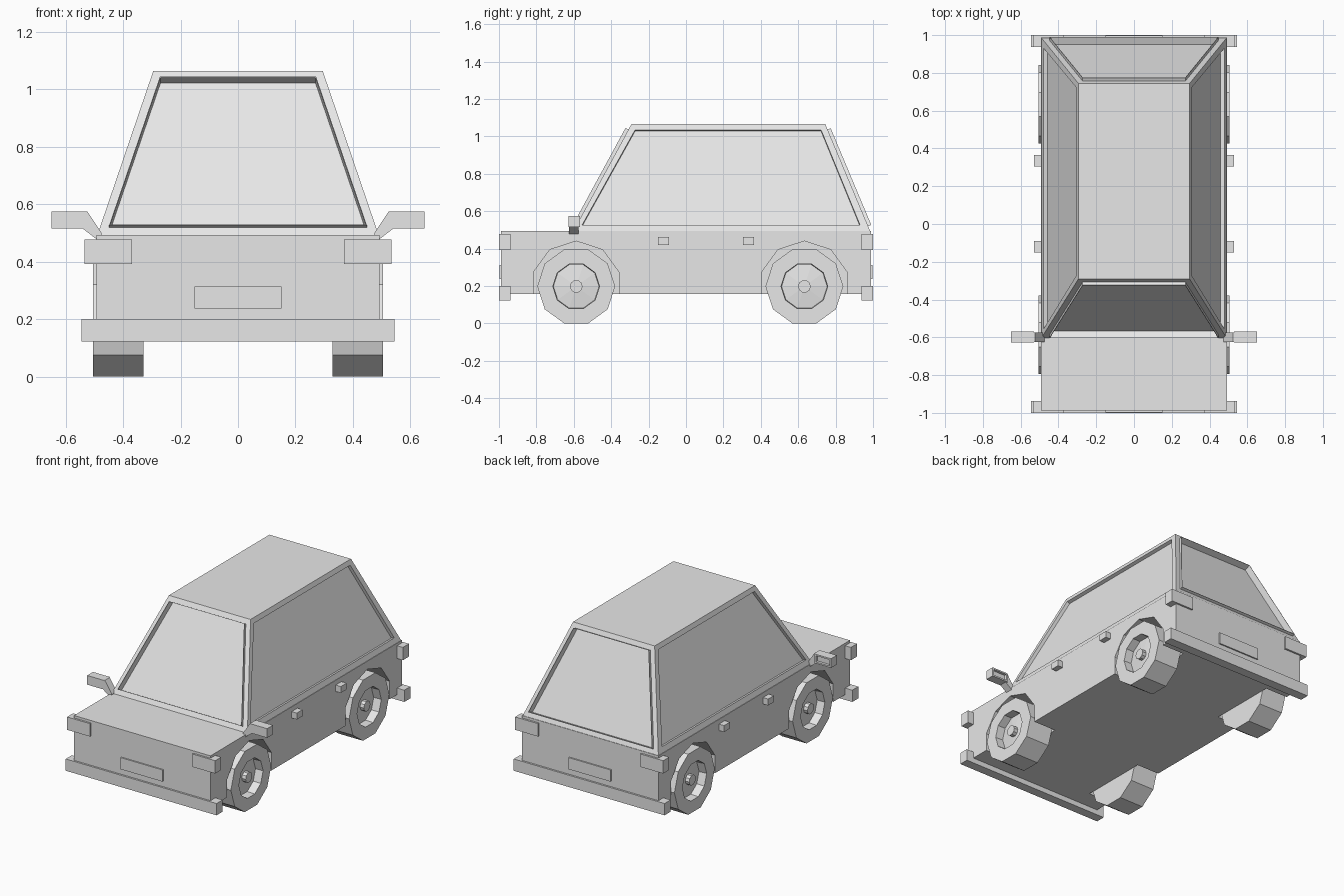
import bpy, bmesh, math
from mathutils import Vector

cube = bpy.data.objects.get("Cube")
if cube:
    bpy.data.objects.remove(cube, do_unlink=True)

# One plain grey for everything
grey = bpy.data.materials.new("light_grey")
grey.use_nodes = True
GREY = (0.8, 0.8, 0.8, 1)
grey.diffuse_color = GREY
grey.node_tree.nodes["Principled BSDF"].inputs["Base Color"].default_value = GREY


def finish(name, bm):
    bmesh.ops.remove_doubles(bm, verts=bm.verts, dist=0.0001)
    bmesh.ops.recalc_face_normals(bm, faces=bm.faces)
    mesh = bpy.data.meshes.new(name)
    bm.to_mesh(mesh)
    bm.free()
    mesh.materials.append(grey)
    obj = bpy.data.objects.new(name, mesh)
    bpy.context.scene.collection.objects.link(obj)
    return obj


def loft(bm, loops, cap_start=True):
    """Bridge loops of equal length and cap the ends."""
    rows = [[bm.verts.new(p) for p in loop] for loop in loops]
    n = len(rows[0])
    for a, b in zip(rows, rows[1:]):
        for i in range(n):
            j = (i + 1) % n
            bm.faces.new((a[i], a[j], b[j], b[i]))
    bm.faces.new(rows[-1])
    if cap_start:
        bm.faces.new(rows[0][::-1])


def box(name, x, y, z):
    bm = bmesh.new()
    loft(bm, [[(x[0], y[0], h), (x[1], y[0], h), (x[1], y[1], h), (x[0], y[1], h)] for h in z])
    return finish(name, bm)


def span(a, b, s):
    return sorted((a * s, b * s))


def ring(x, cy, cz, r, turn=0.0, n=10):
    return [(x, cy + r * math.cos(math.tau * i / n + turn),
             cz + r * math.sin(math.tau * i / n + turn)) for i in range(n)]


SIDES = (("left", 1), ("right", -1))
ENDS = (("front", -1), ("rear", 1))
AXLES = (("front", -0.587), ("rear", 0.633))

# Lower body with wheel wells
body = box("body", (-0.493, 0.493), (-0.988, 0.988), (0.157, 0.493))
cutters = []
for side, s in SIDES:
    for end, y in AXLES:
        bm = bmesh.new()
        loft(bm, [ring(s * x, y, 0.2, 0.24, math.pi / 2) for x in (0.33, 0.6)])
        cutter = finish("well_cutter", bm)
        cutter.hide_render = True
        cutters.append(cutter)
        mod = body.modifiers.new("well", 'BOOLEAN')
        mod.operation = 'DIFFERENCE'
        mod.solver = 'EXACT'
        mod.object = cutter
deps = bpy.context.evaluated_depsgraph_get()
carved = bpy.data.meshes.new_from_object(body.evaluated_get(deps))
body.modifiers.clear()
body.data = carved
for cutter in cutters:
    bpy.data.objects.remove(cutter, do_unlink=True)

# Cabin: tapered shell with recessed windows, raised rims front and rear
Z0, Z1 = 0.493, 1.065
BASE = {"x": (-0.49, 0.49), "y": (-0.603, 0.985)}
ROOF = {"x": (-0.295, 0.295), "y": (-0.292, 0.745)}


def cabin_wall(bm, axis, sign, low, high, zs, rim, depth):
    """low/high: window span at its bottom and top edge."""
    k = 1 if sign > 0 else 0
    other = "x" if axis == "y" else "y"
    d0, d1 = BASE[axis][k], ROOF[axis][k]

    def point(u, z):
        d = d0 + (d1 - d0) * (z - Z0) / (Z1 - Z0)
        return Vector((u, d, z) if axis == "y" else (d, u, z))

    def quad(lo, hi, z):
        return [point(lo[0], z[0]), point(lo[1], z[0]), point(hi[1], z[1]), point(hi[0], z[1])]

    outer = quad(BASE[other], ROOF[other], (Z0, Z1))
    hole = quad(low, high, zs)
    normal = (outer[1] - outer[0]).cross(outer[3] - outer[0]).normalized()
    if normal[1 if axis == "y" else 0] * sign < 0:
        normal = -normal
    loops = [outer]
    if rim:
        mid = sum(hole, Vector()) / 4
        foot = [mid + (p - mid) * 1.008 for p in hole]
        loops += [foot, [p + normal * rim for p in foot], [p + normal * rim for p in hole]]
    else:
        loops.append(hole)
    loops.append([p - normal * depth for p in hole])
    loft(bm, loops, cap_start=False)


bm = bmesh.new()
for sign in (-1, 1):
    cabin_wall(bm, "y", sign, (-0.445, 0.445), (-0.27, 0.27), (0.522, 1.034), 0.018, 0.025)
    cabin_wall(bm, "x", sign, (-0.555, 0.93), (-0.272, 0.722), (0.527, 1.035), 0, 0.022)
for spans, z in ((BASE, Z0), (ROOF, Z1)):
    (xa, xb), (ya, yb) = spans["x"], spans["y"]
    bm.faces.new([bm.verts.new(p) for p in ((xa, ya, z), (xb, ya, z), (xb, yb, z), (xa, yb, z))])
finish("cabin", bm)

# Bumpers, number plates and lamps
for end, s in ENDS:
    box(end + "_bumper", (-0.545, 0.545), span(0.938, 1.0, s), (0.123, 0.2))
    box(end + "_plate", (-0.152, 0.152), span(0.98, 0.997, s), (0.237, 0.313))
    for side, t in SIDES:
        box(f"{end}_{side}_lamp", span(0.37, 0.535, t), span(0.938, 1.0, s), (0.393, 0.477))

# Wheels: ten-sided tyre with a dished rim and hub
PROFILE = ((0.33, 0.208), (0.505, 0.208), (0.505, 0.125),
           (0.452, 0.122), (0.462, 0.034), (0.49, 0.034))
for side, s in SIDES:
    for end, y in AXLES:
        bm = bmesh.new()
        loft(bm, [ring(s * x, y, 0.198, r) for x, r in PROFILE])
        finish(f"{end}_{side}_wheel", bm)

# Door handles
for side, s in SIDES:
    for end, y in (("front", -0.12), ("rear", 0.334)):
        box(f"{end}_{side}_handle", span(0.48, 0.53, s), (y - 0.03, y + 0.03), (0.42, 0.462))

# Door mirrors: bent arm and housing with a recessed glass
ARM = ((0.475, 0.478), (0.492, 0.478), (0.54, 0.515), (0.54, 0.575), (0.525, 0.575), (0.475, 0.5))
for side, s in SIDES:
    bm = bmesh.new()
    loft(bm, [[(s * x, y, z) for x, z in ARM] for y in (-0.625, -0.575)])
    finish(side + "_mirror_arm", bm)

    def frame(y, inset):
        xa, xb, za, zb = 0.53 + inset, 0.65 - inset, 0.515 + inset, 0.575 - inset
        return [(s * x, y, z) for x, z in ((xa, za), (xb, za), (xb, zb), (xa, zb))]

    bm = bmesh.new()
    loft(bm, [frame(-0.628, 0), frame(-0.568, 0), frame(-0.568, 0.01), frame(-0.585, 0.01)])
    finish(side + "_mirror", bm)
